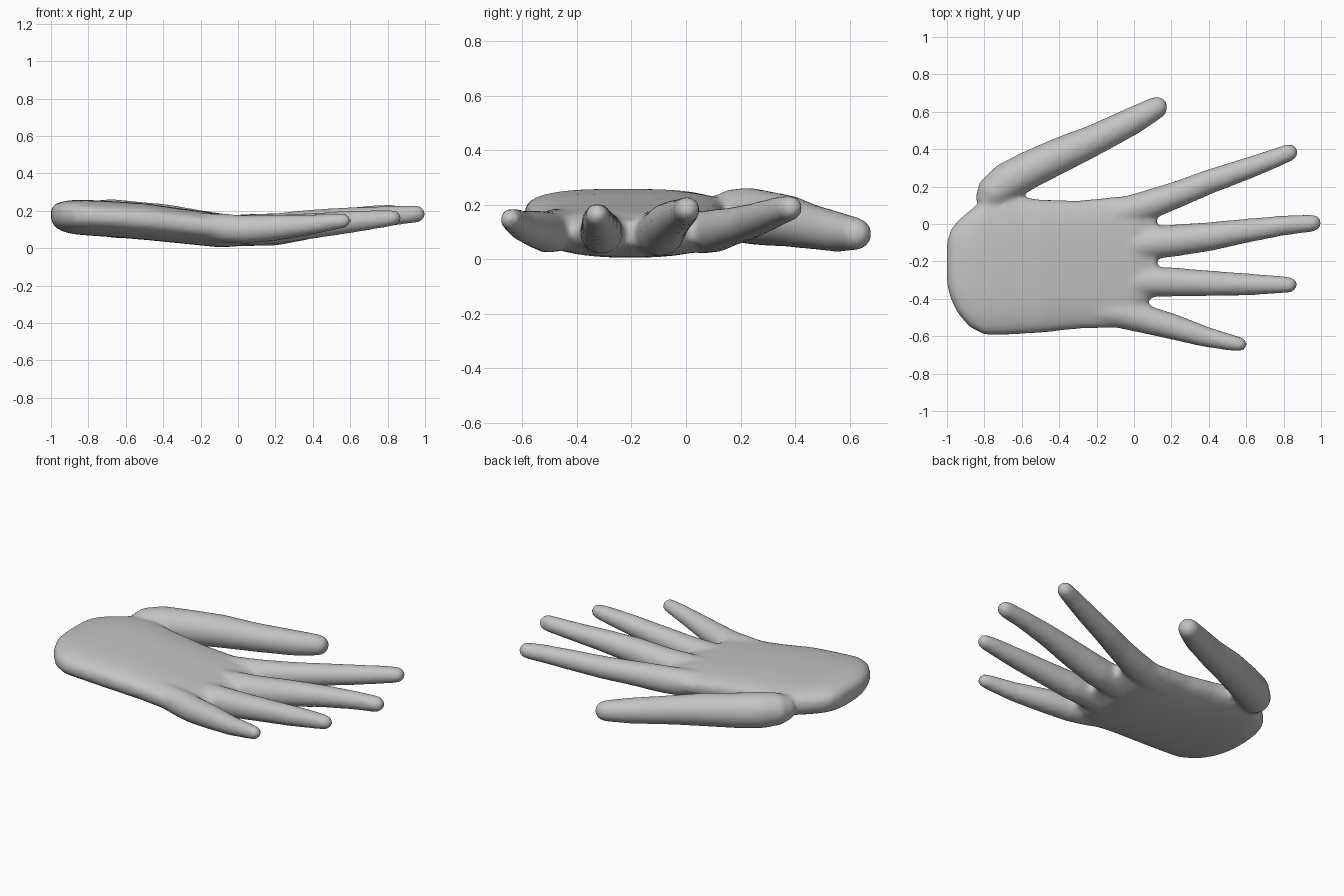
import bpy, bmesh, math
from mathutils import Vector

cube = bpy.data.objects.get("Cube")
if cube:
    bpy.data.objects.remove(cube, do_unlink=True)

skin = bpy.data.materials.new("plain grey")
skin.use_nodes = True
GREY = (0.55, 0.55, 0.55, 1)
skin.diffuse_color = GREY
skin.node_tree.nodes["Principled BSDF"].inputs["Base Color"].default_value = GREY

bm = bmesh.new()


def loft(rings):
    """Bridge rings of points into a closed solid."""
    loops = [[bm.verts.new(p) for p in ring] for ring in rings]
    n = len(loops[0])
    for a, b in zip(loops, loops[1:]):
        for i in range(n):
            j = (i + 1) % n
            bm.faces.new((a[i], a[j], b[j], b[i]))
    bm.faces.new(loops[0][::-1])
    bm.faces.new(loops[-1])


def power(v, n):
    return math.copysign(abs(v) ** (2 / n), v)


def palm_ring(x, y0, y1, z0, z1, ze):
    """Section with a flat back of the hand and a rounder palm; ze is the edge height."""
    ring = []
    for i in range(48):
        a = 2 * math.pi * i / 48
        c, s = math.cos(a), math.sin(a)
        n = 3.0 if s > 0 else 2.3
        h = z1 - ze if s > 0 else ze - z0
        ring.append((x, (y0 + y1) / 2 + (y1 - y0) / 2 * power(c, n), ze + h * power(s, n)))
    return ring


def finger(path):
    """Round tube through (x, y, z, radius) points with a domed tip."""
    pts = [Vector(p[:3]) for p in path]
    radii = [p[3] for p in path]
    tip, r = pts[-1].copy(), radii[-1]
    d = (pts[-1] - pts[-2]).normalized()
    for k in (30, 55, 75, 87):
        a = math.radians(k)
        pts.append(tip + d * r * math.sin(a))
        radii.append(r * math.cos(a))
    rings = []
    for i, p in enumerate(pts):
        t = (pts[min(i + 1, len(pts) - 1)] - pts[max(i - 1, 0)]).normalized()
        side = t.cross(Vector((0, 0, 1))).normalized()
        up = side.cross(t)
        rings.append([p + radii[i] * (side * math.cos(a) + up * math.sin(a))
                      for a in (2 * math.pi * k / 20 for k in range(20))])
    loft(rings)


# Palm, from wrist to knuckles: x, y range, z range, edge height
loft([palm_ring(*s) for s in (
    (-1.00, -0.32, -0.10, 0.15, 0.21, 0.18),
    (-0.98, -0.40, -0.03, 0.115, 0.235, 0.18),
    (-0.94, -0.48, 0.02, 0.09, 0.25, 0.175),
    (-0.88, -0.55, 0.07, 0.075, 0.258, 0.17),
    (-0.80, -0.592, 0.14, 0.068, 0.258, 0.165),
    (-0.68, -0.592, 0.16, 0.06, 0.252, 0.16),
    (-0.50, -0.582, 0.13, 0.045, 0.24, 0.15),
    (-0.30, -0.56, 0.125, 0.025, 0.212, 0.13),
    (-0.10, -0.555, 0.145, 0.005, 0.185, 0.11),
    (0.00, -0.535, 0.155, 0.01, 0.172, 0.10),
    (0.06, -0.44, 0.13, 0.03, 0.155, 0.10),
    (0.12, -0.36, 0.06, 0.05, 0.14, 0.10),
)])

# Index, middle, ring and little fingers, then the thumb
finger([(-0.22, 0.02, 0.11, 0.07), (-0.05, 0.065, 0.10, 0.08), (0.10, 0.11, 0.105, 0.079),
        (0.25, 0.165, 0.12, 0.071), (0.40, 0.225, 0.135, 0.066), (0.60, 0.295, 0.16, 0.059),
        (0.75, 0.35, 0.18, 0.052), (0.83, 0.382, 0.188, 0.047)])
finger([(-0.20, -0.13, 0.10, 0.07), (0.00, -0.115, 0.095, 0.085), (0.20, -0.09, 0.10, 0.087),
        (0.40, -0.068, 0.13, 0.078), (0.60, -0.036, 0.155, 0.065), (0.80, -0.008, 0.172, 0.054),
        (0.955, 0.005, 0.183, 0.047)])
finger([(-0.20, -0.30, 0.10, 0.07), (0.00, -0.31, 0.095, 0.082), (0.20, -0.31, 0.10, 0.079),
        (0.40, -0.317, 0.12, 0.069), (0.60, -0.323, 0.14, 0.060), (0.75, -0.324, 0.155, 0.050),
        (0.83, -0.325, 0.162, 0.043)])
finger([(-0.22, -0.46, 0.12, 0.07), (-0.05, -0.485, 0.105, 0.078), (0.05, -0.507, 0.10, 0.077),
        (0.20, -0.547, 0.11, 0.070), (0.38, -0.602, 0.125, 0.056), (0.50, -0.630, 0.14, 0.046),
        (0.565, -0.643, 0.147, 0.040)])
finger([(-0.80, 0.10, 0.165, 0.06), (-0.76, 0.16, 0.165, 0.092), (-0.68, 0.225, 0.16, 0.104),
        (-0.55, 0.295, 0.15, 0.101), (-0.38, 0.375, 0.14, 0.095), (-0.20, 0.455, 0.12, 0.083),
        (0.00, 0.555, 0.10, 0.074), (0.12, 0.622, 0.093, 0.061)])

mesh = bpy.data.meshes.new("hand")
bmesh.ops.recalc_face_normals(bm, faces=bm.faces)
bm.to_mesh(mesh)
bm.free()
hand = bpy.data.objects.new("hand", mesh)
bpy.context.collection.objects.link(hand)
mesh.materials.append(skin)

# Fuse the parts into one skin and soften the webs between fingers
fuse = hand.modifiers.new("fuse", 'REMESH')
fuse.mode = 'VOXEL'
fuse.voxel_size = 0.014
fuse.use_smooth_shade = True
soften = hand.modifiers.new("soften", 'SMOOTH')
soften.factor = 0.5
soften.iterations = 10
